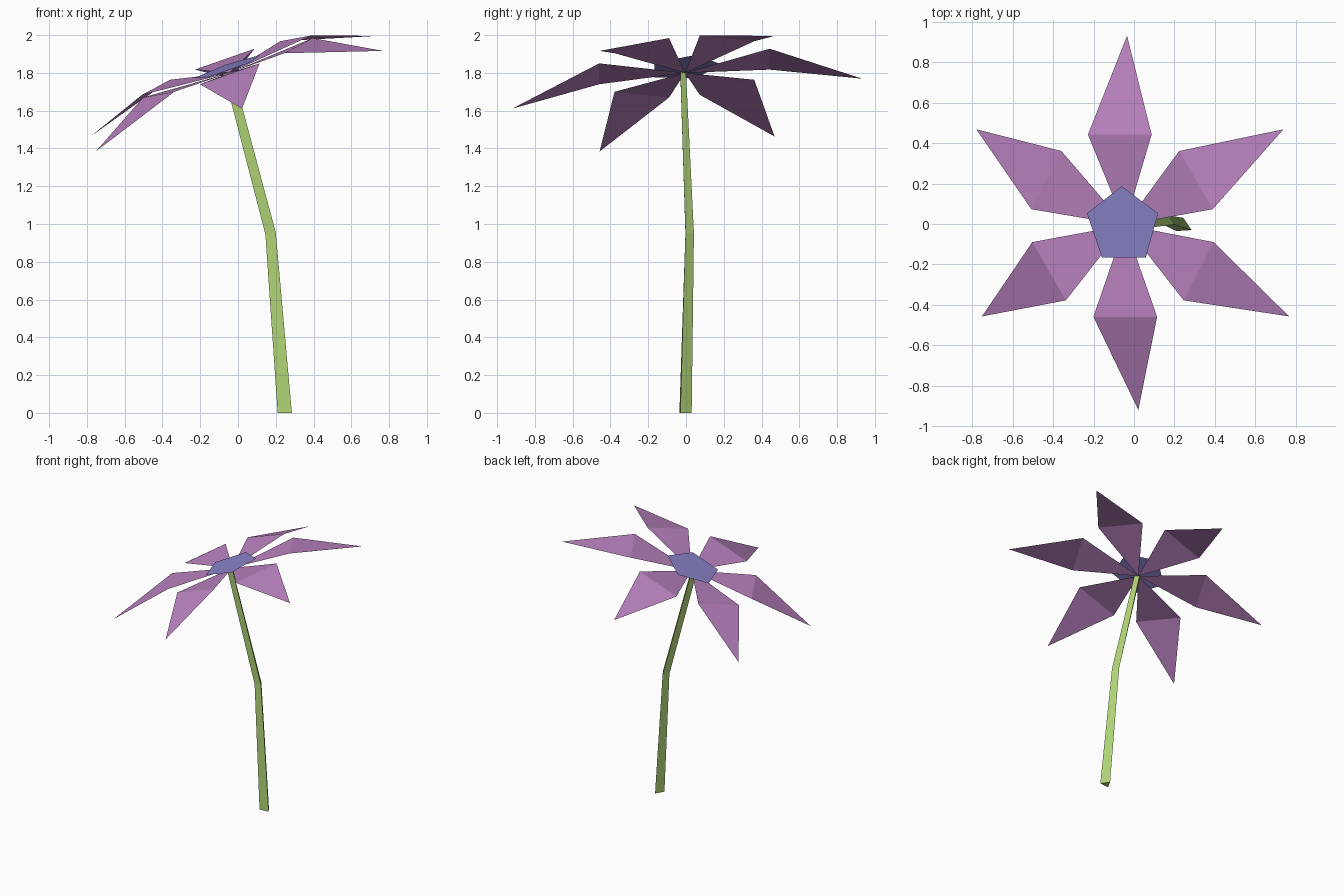
import bpy, math
from mathutils import Matrix, Vector

if "Cube" in bpy.data.objects:
    bpy.data.objects.remove(bpy.data.objects["Cube"])


def material(name, rgb):
    m = bpy.data.materials.new(name)
    m.diffuse_color = (*rgb, 1)
    m.use_nodes = True
    m.node_tree.nodes["Principled BSDF"].inputs["Base Color"].default_value = m.diffuse_color
    return m


def make(name, verts, faces, mat):
    me = bpy.data.meshes.new(name)
    me.from_pydata(verts, [], faces)
    me.materials.append(mat)
    me.update()
    ob = bpy.data.objects.new(name, me)
    bpy.context.collection.objects.link(ob)
    return ob


green = material("stem green", (0.43, 0.65, 0.18))
violet = material("petal violet", (0.485, 0.223, 0.52))
blue = material("centre blue", (0.246, 0.223, 0.57))

# stem: three triangular sections, bent in the middle
sections = [
    [(0.21, -0.035, 0), (0.285, -0.03, 0), (0.245, 0.03, 0)],
    [(0.145, -0.003, 0.945), (0.2, -0.003, 0.955), (0.172, 0.042, 0.95)],
    [(-0.075, -0.03, 1.795), (-0.028, -0.03, 1.805), (-0.05, 0.0, 1.8)],
]
verts = [v for s in sections for v in s]
faces = [(2, 1, 0), (6, 7, 8)]
for r in (0, 3):
    for i in range(3):
        j = (i + 1) % 3
        faces.append((r + i, r + j, r + 3 + j, r + 3 + i))
make("stem", verts, faces, green)

# tilted frame of the flower head
head = (Matrix.Translation((-0.045, -0.005, 1.80))
        @ Matrix.Rotation(math.radians(-19.3), 4, 'Y')
        @ Matrix.Rotation(math.radians(5.2), 4, 'X'))

# six folded kite petals
kite = [Vector(p) for p in ((0, 0, 0), (0.453, -0.167, 0.036),
                            (0.453, 0.167, 0.036), (0.93, 0, -0.117))]
for k in range(6):
    turn = head @ Matrix.Rotation(math.radians(30 + 60 * k), 4, 'Z')
    make(f"petal_{k + 1}", [turn @ p for p in kite],
         [(0, 1, 2), (1, 3, 2)], violet)

# flat pentagon centre
ring = [head @ Vector((0.196 * math.cos(a), 0.196 * math.sin(a), 0.03))
        for a in (math.radians(90 + 72 * i) for i in range(5))]
make("flower_centre", ring, [tuple(range(5))], blue)
